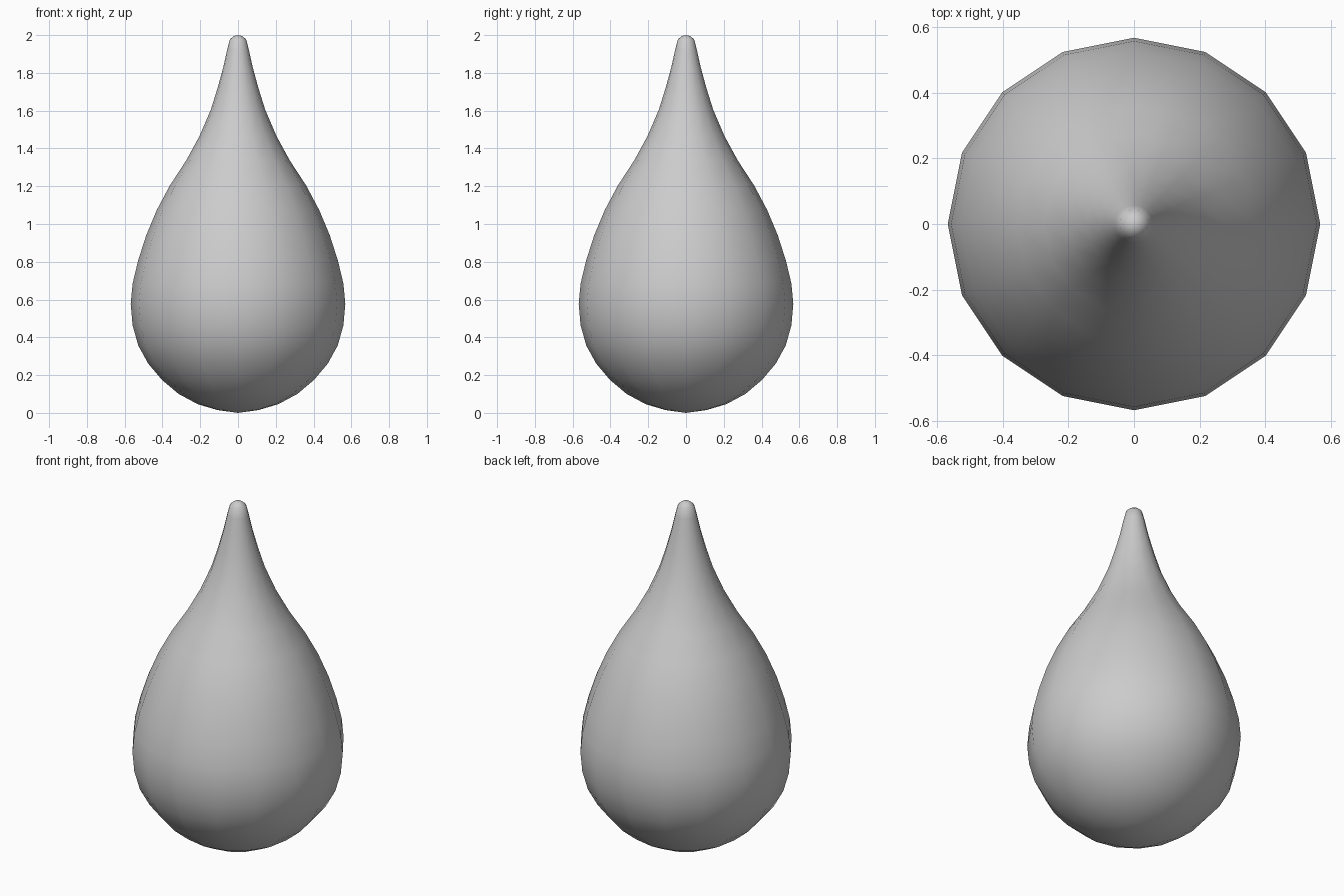
import bpy, bmesh
from math import cos, sin, tau

if "Cube" in bpy.data.objects:
    bpy.data.objects.remove(bpy.data.objects["Cube"])

SIDES = 16
# Radius and height from the bottom upwards
PROFILE = [(0.108, 0.015), (0.213, 0.046), (0.314, 0.100), (0.402, 0.174),
           (0.476, 0.262), (0.528, 0.357), (0.558, 0.464), (0.568, 0.577),
           (0.558, 0.685), (0.529, 0.806), (0.486, 0.940), (0.430, 1.074),
           (0.360, 1.205), (0.275, 1.335), (0.204, 1.465), (0.144, 1.605),
           (0.108, 1.720), (0.078, 1.830), (0.058, 1.920), (0.043, 1.978),
           (0.020, 1.996)]

bm = bmesh.new()

# Rings of the teardrop, closed by a pole at each end
rings = [[bm.verts.new((r * cos(tau * i / SIDES), r * sin(tau * i / SIDES), z))
          for i in range(SIDES)] for r, z in PROFILE]
bottom = bm.verts.new((0, 0, 0))
tip = bm.verts.new((0, 0, 2))

for i in range(SIDES):
    j = (i + 1) % SIDES
    bm.faces.new((bottom, rings[0][j], rings[0][i]))
    for low, high in zip(rings, rings[1:]):
        bm.faces.new((low[i], low[j], high[j], high[i]))
    bm.faces.new((rings[-1][i], rings[-1][j], tip))

for face in bm.faces:
    face.smooth = True

mesh = bpy.data.meshes.new("water_drop")
bm.to_mesh(mesh)
bm.free()
bpy.context.collection.objects.link(bpy.data.objects.new("water_drop", mesh))
